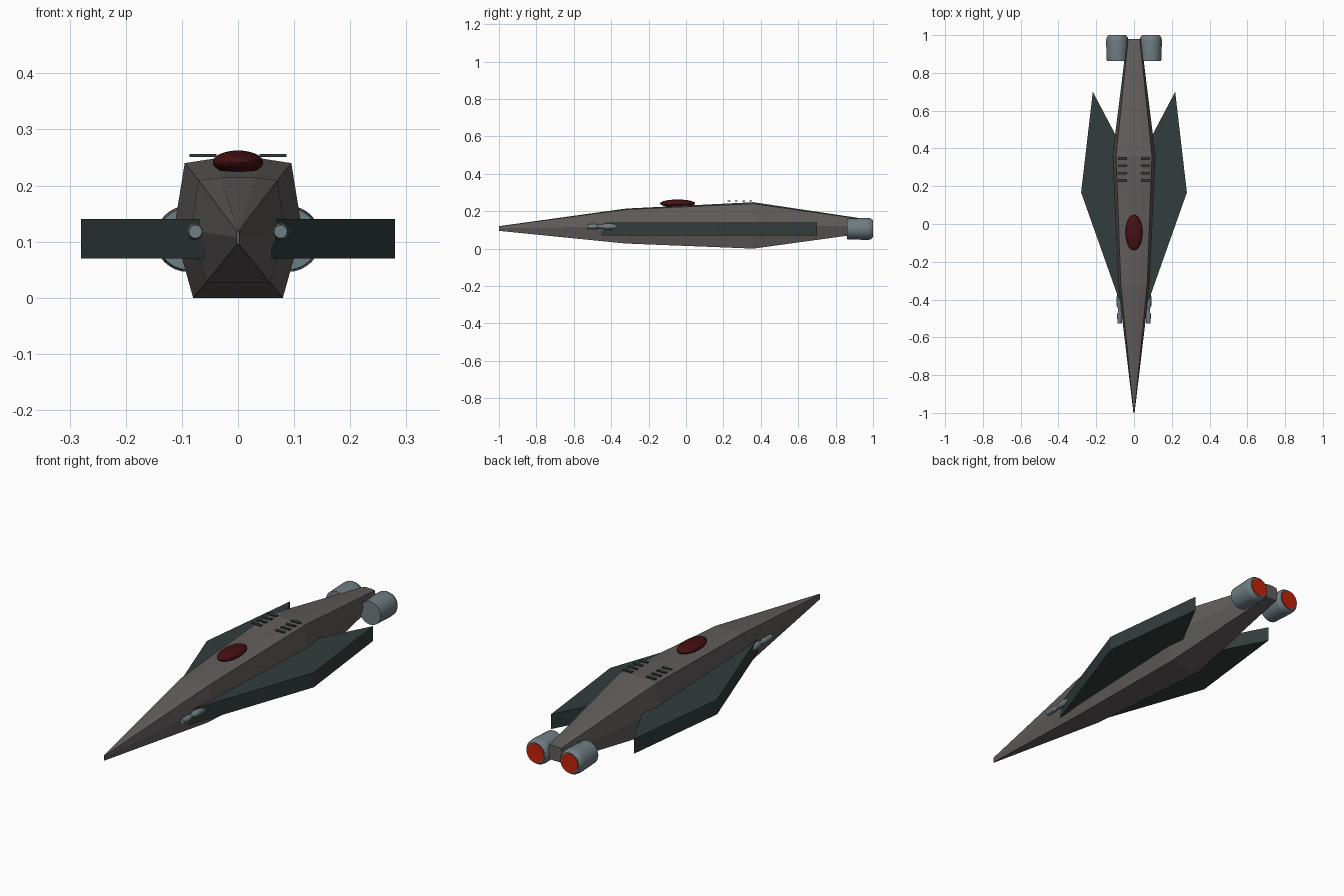
import bpy, bmesh, math
from mathutils import Vector

if "Cube" in bpy.data.objects:
    bpy.data.objects.remove(bpy.data.objects["Cube"])


def mat(name, r, g, b):
    m = bpy.data.materials.new(name)
    m.diffuse_color = (r, g, b, 1)
    m.use_nodes = True
    m.node_tree.nodes["Principled BSDF"].inputs["Base Color"].default_value = m.diffuse_color
    return m


HULL = mat("warm grey hull", 0.12, 0.11, 0.107)
WING = mat("dark green grey", 0.032, 0.047, 0.045)
METAL = mat("blue grey metal", 0.16, 0.205, 0.225)
GLASS = mat("dark red glass", 0.06, 0.005, 0.006)
GLOW = mat("engine red", 0.55, 0.016, 0.003)


def finish(name, bm, *mats, smooth=False):
    bmesh.ops.recalc_face_normals(bm, faces=bm.faces)
    me = bpy.data.meshes.new(name)
    bm.to_mesh(me)
    bm.free()
    ob = bpy.data.objects.new(name, me)
    bpy.context.collection.objects.link(ob)
    for m in mats:
        me.materials.append(m)
    if smooth:
        bpy.ops.object.select_all(action='DESELECT')
        ob.select_set(True)
        bpy.context.view_layer.objects.active = ob
        bpy.ops.object.shade_smooth_by_angle(angle=math.radians(35))
    return ob


def loft(bm, rings):
    """Skin a list of closed rings and cap both ends."""
    vs = [[bm.verts.new(p) for p in r] for r in rings]
    for a, b in zip(vs, vs[1:]):
        for i in range(len(a)):
            j = (i + 1) % len(a)
            bm.faces.new((a[i], a[j], b[j], b[i]))
    bm.faces.new(vs[0])
    bm.faces.new(vs[-1])


def lathe(bm, cx, cz, profile, n):
    """Turn a (y, radius) profile around an axis along y."""
    loft(bm, [[(cx + r * math.cos(2 * math.pi * i / n), y,
                cz + r * math.sin(2 * math.pi * i / n)) for i in range(n)]
              for y, r in profile])


# Hull: faceted sections (y, top x, top z, ridge z, mid x, mid z, bottom x, bottom z)
sections = [
    (-1.00, 0.002, 0.118, 0.120, 0.003, 0.108, 0.002, 0.095),
    (-0.32, 0.070, 0.209, 0.214, 0.084, 0.120, 0.057, 0.027),
    (0.36, 0.095, 0.240, 0.248, 0.114, 0.122, 0.080, 0.000),
    (0.98, 0.031, 0.152, 0.155, 0.037, 0.120, 0.027, 0.085),
]
rings = []
for y, tx, tz, rz, mx, mz, bx, bz in sections:
    half = [(0.45 * tx, y, rz), (tx, y, tz), (mx, y, mz), (bx, y, bz)]
    rings.append(half + [(-x, yy, z) for x, yy, z in reversed(half)])
bm = bmesh.new()
loft(bm, rings)
finish("hull", bm, HULL)

# Canopy: flattened ellipsoid on the spine
bm = bmesh.new()
bmesh.ops.create_uvsphere(bm, u_segments=32, v_segments=16, radius=1)
for v in bm.verts:
    v.co = Vector((v.co.x * 0.045, v.co.y * 0.094 - 0.045, v.co.z * 0.021 + 0.2415))
finish("canopy", bm, GLASS, smooth=True)

outline = [(0.06, -0.455), (0.28, 0.167), (0.218, 0.70), (0.06, 0.40)]
for side, s in (("left", -1), ("right", 1)):
    # Wing slab
    bm = bmesh.new()
    loft(bm, [[(s * x, y, z) for x, y in outline] for z in (0.07, 0.14)])
    finish(side + "_wing", bm, WING)

    # Engine pod with glowing exhaust disc
    bm = bmesh.new()
    lathe(bm, s * 0.089, 0.105,
          [(0.862, 0.055), (0.965, 0.059), (0.985, 0.057), (0.998, 0.048)], 32)
    finish(side + "_engine", bm, METAL, smooth=True)
    bm = bmesh.new()
    lathe(bm, s * 0.089, 0.105, [(0.995, 0.044), (1.0, 0.044)], 32)
    finish(side + "_exhaust", bm, GLOW)

    # Gun with muzzle, barrel and sleeve
    bm = bmesh.new()
    lathe(bm, s * 0.076, 0.118,
          [(-0.527, 0.012), (-0.475, 0.0135), (-0.47, 0.010), (-0.445, 0.010),
           (-0.435, 0.0155), (-0.385, 0.0155), (-0.36, 0.010)], 16)
    finish(side + "_gun", bm, METAL, smooth=True)

    # Row of vent slats
    bm = bmesh.new()
    for k in range(4):
        r = bmesh.ops.create_cube(bm, size=1)
        for v in r["verts"]:
            v.co = Vector((s * 0.062 + v.co.x * 0.048,
                           0.23 + 0.039 * k + v.co.y * 0.014,
                           0.2535 + v.co.z * 0.005))
    finish(side + "_vents", bm, WING)
